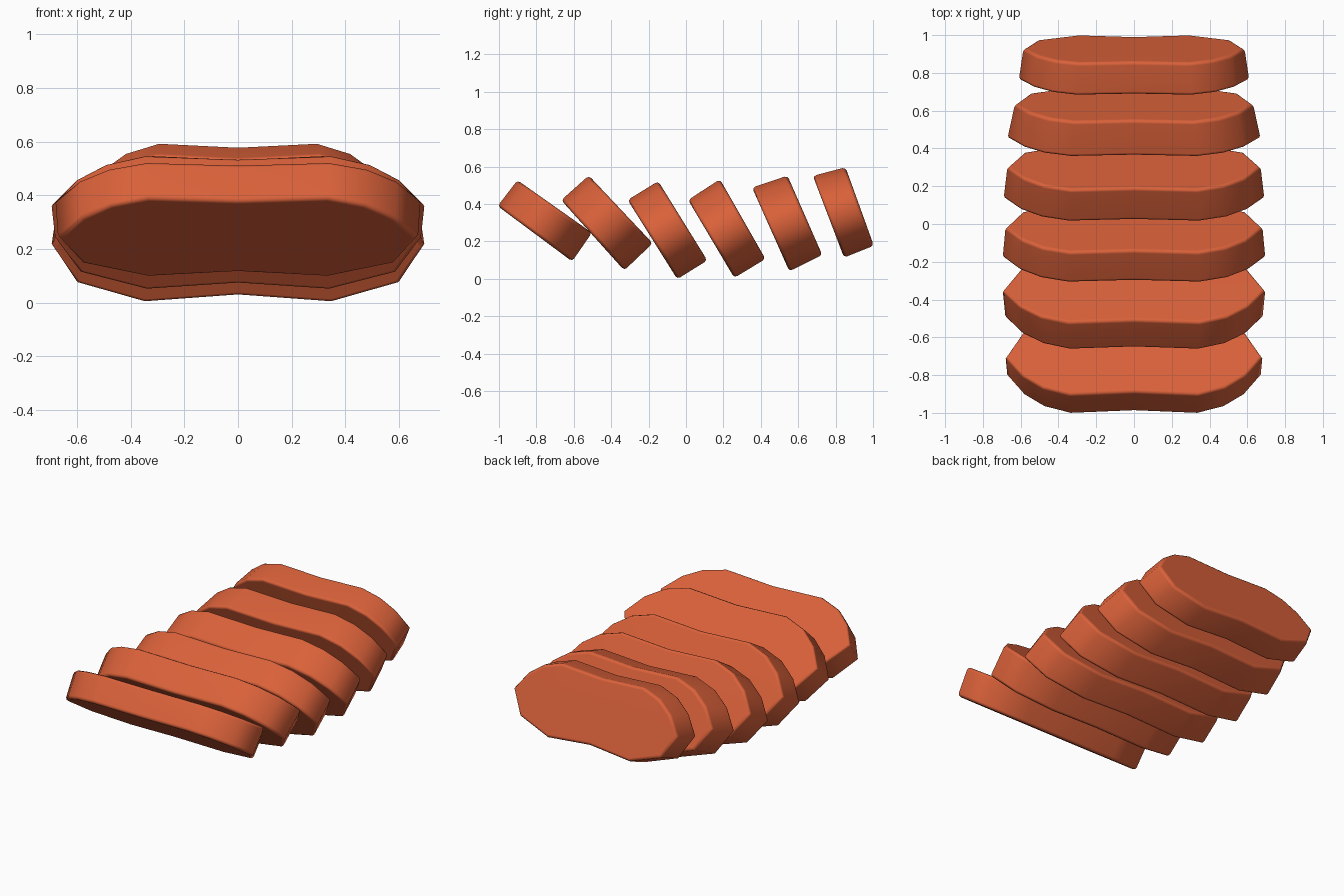
import bpy, bmesh
from mathutils import Vector

if "Cube" in bpy.data.objects:
    bpy.data.objects.remove(bpy.data.objects["Cube"])

glaze = bpy.data.materials.new("reddish orange meat")
glaze.diffuse_color = (0.70, 0.12, 0.042, 1)
glaze.use_nodes = True
glaze.node_tree.nodes["Principled BSDF"].inputs["Base Color"].default_value = glaze.diffuse_color

# Right half of the slice outline: (x / half width, height -0.5..0.5)
HALF = [(0, 0.465), (0.5, 0.5), (0.71, 0.41), (0.87, 0.25), (1, 0.0),
        (0.865, -0.33), (0.5, -0.5), (0, -0.44)]
OUTLINE = HALF + [(-x, v) for x, v in HALF[-2:0:-1]]

# Corners in (y, z): front top, front bottom, back top, back bottom; half widths front, back
SLICES = [
    ((-1.00, 0.39), (-0.61, 0.10), (-0.90, 0.52), (-0.51, 0.245), 0.67, 0.68),
    ((-0.66, 0.42), (-0.33, 0.052), (-0.52, 0.545), (-0.185, 0.19), 0.68, 0.695),
    ((-0.305, 0.42), (-0.045, 0.005), (-0.15, 0.515), (0.107, 0.10), 0.695, 0.68),
    ((0.018, 0.42), (0.26, 0.012), (0.18, 0.525), (0.418, 0.108), 0.69, 0.67),
    ((0.36, 0.485), (0.555, 0.047), (0.54, 0.545), (0.722, 0.13), 0.67, 0.63),
    ((0.685, 0.547), (0.848, 0.12), (0.85, 0.59), (0.998, 0.18), 0.61, 0.585),
]
BEVEL = 0.018
PUSH = 0.005   # makes up for what the bevel trims off the corners


def make_slice(name, ft, fb, bt, bb, wf, wb):
    ft, fb, bt, bb = (Vector((0, *p)) for p in (ft, fb, bt, bb))
    up = (ft - fb + bt - bb).normalized() * PUSH
    out = (bt - ft + bb - fb).normalized() * PUSH
    bm = bmesh.new()
    rings = []
    for top, bottom, w, o in ((ft, fb, wf, -out), (bt, bb, wb, out)):
        top, bottom = top + up + o, bottom - up + o
        rings.append([bm.verts.new(bottom.lerp(top, v + 0.5) + Vector((x * w, 0, 0)))
                      for x, v in OUTLINE])
    front, back = rings
    caps = [bm.faces.new(front), bm.faces.new(back[::-1])]
    n = len(front)
    for i in range(n):
        j = (i + 1) % n
        bm.faces.new((front[j], front[i], back[i], back[j]))
    bmesh.ops.recalc_face_normals(bm, faces=bm.faces)
    # rounded rims
    rim = [e for c in caps for e in c.edges]
    bmesh.ops.bevel(bm, geom=rim, offset=BEVEL, segments=2, profile=0.5, affect='EDGES')
    for f in bm.faces:
        f.smooth = True
    me = bpy.data.meshes.new(name)
    bm.to_mesh(me)
    bm.free()
    me.materials.append(glaze)
    ob = bpy.data.objects.new(name, me)
    bpy.context.collection.objects.link(ob)
    # keeps the cut faces flat-looking while the rim stays soft
    ob.modifiers.new("weighted_normals", 'WEIGHTED_NORMAL')
    return ob


for k, data in enumerate(SLICES):
    make_slice(f"slice_{k + 1}", *data)
